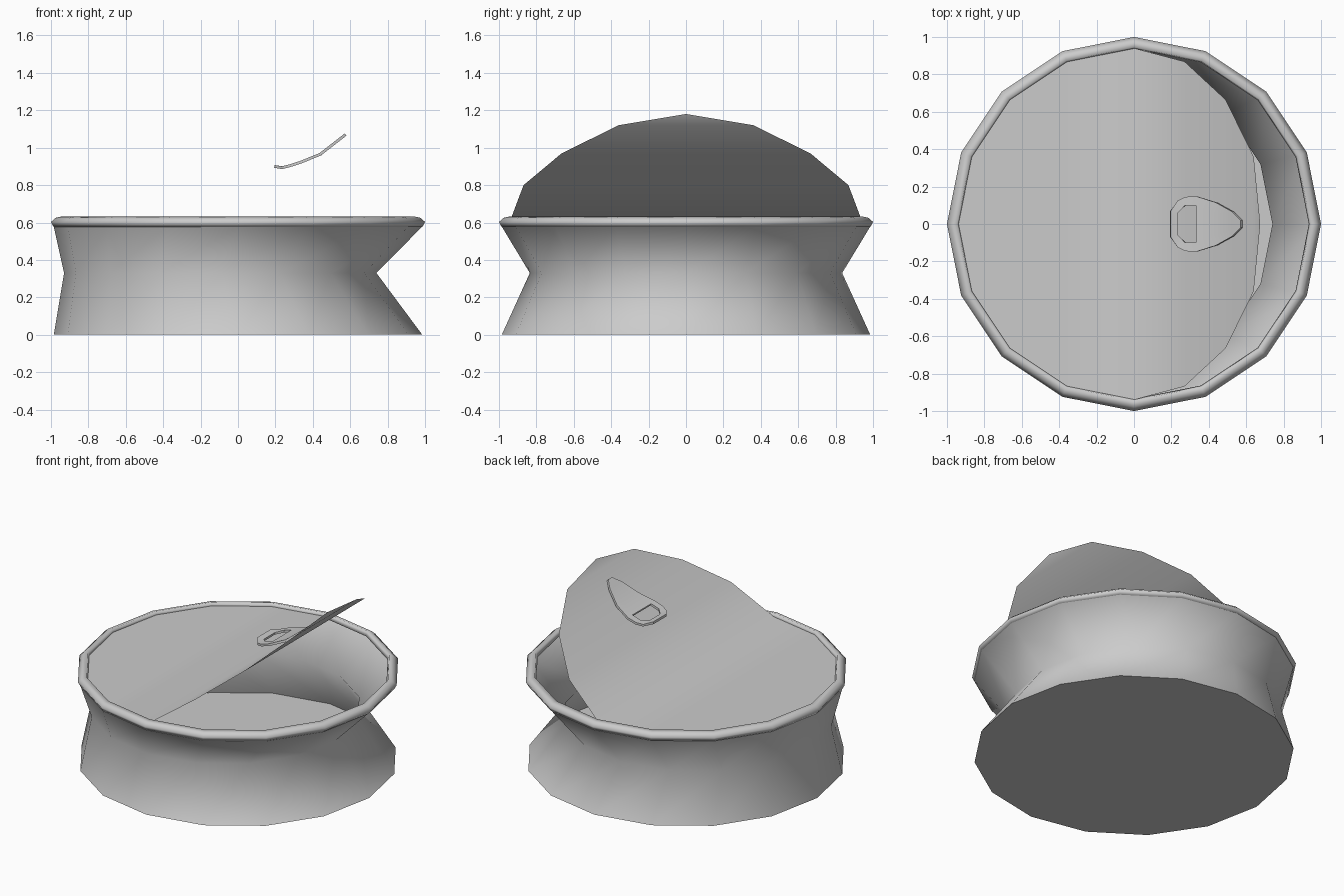
import bpy
import bmesh
from math import cos, sin, pi

SIDES = 16

cube = bpy.data.objects.get("Cube")
if cube:
    bpy.data.objects.remove(cube, do_unlink=True)

metal = bpy.data.materials.new("grey_metal")
metal.use_nodes = True
metal.diffuse_color = (0.6, 0.6, 0.6, 1)
metal.node_tree.nodes["Principled BSDF"].inputs["Base Color"].default_value = metal.diffuse_color


def finish(name, bm, smooth=True):
    """Turn a bmesh into a named, coloured object."""
    mesh = bpy.data.meshes.new(name)
    bm.to_mesh(mesh)
    bm.free()
    mesh.materials.append(metal)
    mesh.polygons.foreach_set("use_smooth", [smooth] * len(mesh.polygons))
    obj = bpy.data.objects.new(name, mesh)
    bpy.context.collection.objects.link(obj)
    return obj


def ring(bm, radius, z, shift=0):
    angles = [2 * pi * i / SIDES for i in range(SIDES)]
    return [bm.verts.new((shift + radius * cos(a), radius * sin(a), z)) for a in angles]


def bridge(bm, low, high):
    for i in range(SIDES):
        j = (i + 1) % SIDES
        bm.faces.new((low[i], low[j], high[j], high[i]))


# Can wall, pinched at an off-centre waist
bm = bmesh.new()
foot, waist, top = ring(bm, 0.985, 0), ring(bm, 0.835, 0.33, -0.095), ring(bm, 0.985, 0.578)
bridge(bm, foot, waist)
bridge(bm, waist, top)
finish("can_wall", bm)

# Flat bottom
bm = bmesh.new()
bm.faces.new(ring(bm, 0.985, 0)[::-1])
finish("can_bottom", bm, False)

# Rolled rim
bm = bmesh.new()
profile = [(0.985, 0.575), (1, 0.603), (0.975, 0.625), (0.945, 0.632), (0.935, 0.6)]
loops = [ring(bm, r, z) for r, z in profile]
for k, loop in enumerate(loops):
    bridge(bm, loop, loops[(k + 1) % len(loops)])
finish("rim", bm)

# Lid: left half flat, right half peeled upwards in strips
bm = bmesh.new()
R = 0.94
peel = [(0.27, 0.8), (0.49, 0.97), (0.64, 1.12), (0.675, 1.18)]
columns = []
for k in range(SIDES // 2 + 1):
    a = pi - 2 * pi * k / SIDES
    x, z = (R * cos(a), 0.61) if k <= 4 else peel[k - 5]
    ys = [0] if k in (0, SIDES // 2) else [-R * sin(a), R * sin(a)]
    columns.append([bm.verts.new((x, y, z)) for y in ys])
for a, b in zip(columns, columns[1:]):
    bm.faces.new(a + b[::-1])
bmesh.ops.recalc_face_normals(bm, faces=bm.faces)
finish("peeled_lid", bm)

# Pull tab: columns of (x, height, half width, hole half width)
bm = bmesh.new()
tab = [(0.195, 0.9, 0.07, 0.04), (0.235, 0.893, 0.125, 0.06), (0.275, 0.903, 0.145, 0.1),
       (0.335, 0.922, 0.148, 0.1), (0.44, 0.965, 0.115, 0.06), (0.53, 1.035, 0.065, 0.03),
       (0.575, 1.07, 0.02, 0.01)]
columns = [[bm.verts.new((x, y, z)) for y in (-w, -h, h, w)] for x, z, w, h in tab]
for k, (a, b) in enumerate(zip(columns, columns[1:])):
    for s in range(3):
        if s == 1 and k in (1, 2):
            continue  # finger hole
        bm.faces.new((a[s], b[s], b[s + 1], a[s + 1]))
pull_tab = finish("pull_tab", bm)
solid = pull_tab.modifiers.new("thickness", "SOLIDIFY")
solid.thickness = 0.015
solid.offset = 0
bpy.ops.object.select_all(action="DESELECT")
pull_tab.select_set(True)
bpy.context.view_layer.objects.active = pull_tab
bpy.ops.object.modifier_apply(modifier="thickness")
bpy.ops.object.shade_smooth_by_angle()
